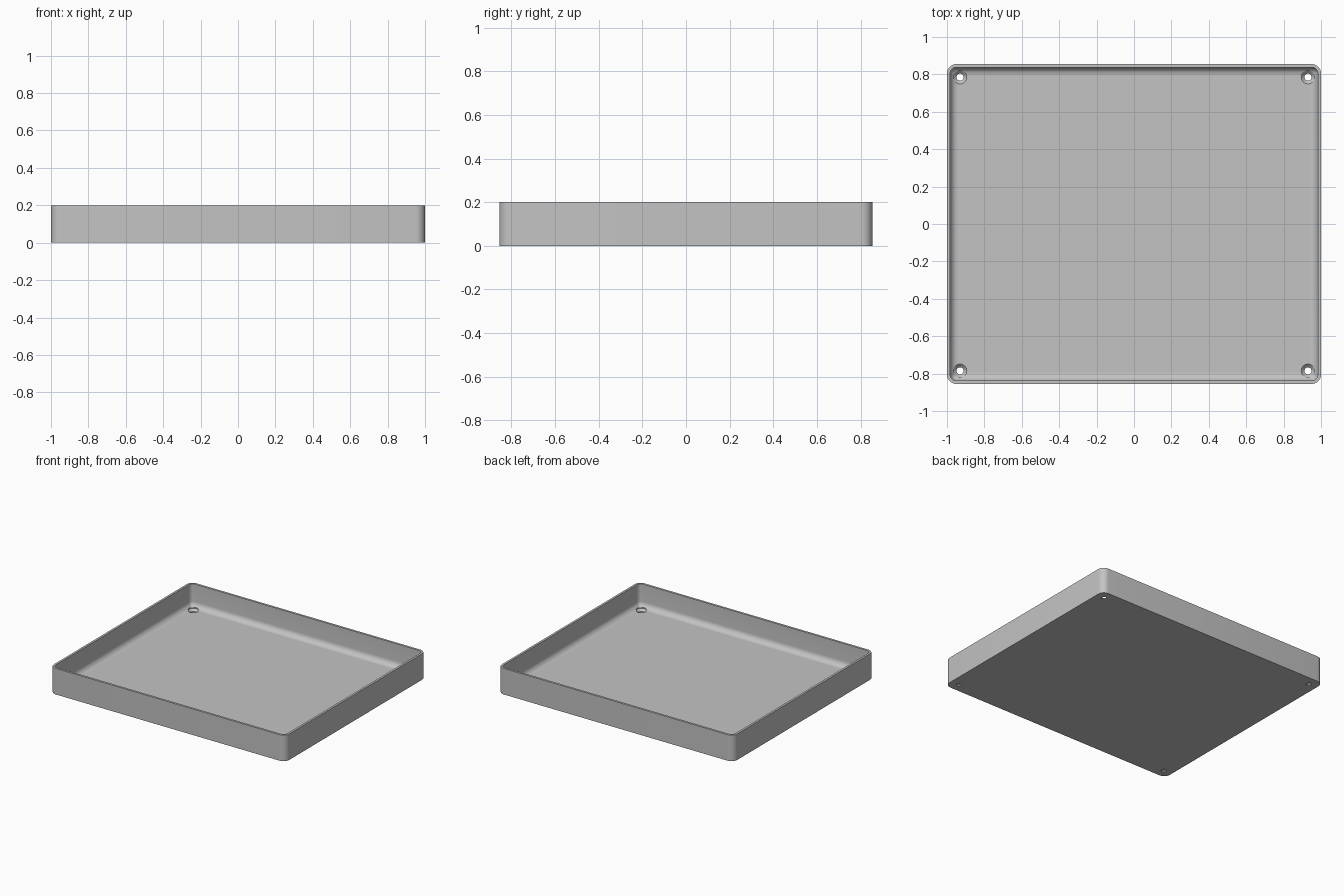
import bpy
import bmesh
from math import cos, sin, pi, radians

HALF_X, HALF_Y, HEIGHT = 1.0, 0.855, 0.2
WALL, FLOOR, CORNER, FILLET = 0.017, 0.024, 0.05, 0.043
CORNER_STEPS, FILLET_STEPS = 8, 8

cube = bpy.data.objects.get("Cube")
if cube:
    bpy.data.objects.remove(cube, do_unlink=True)

grey = bpy.data.materials.new("plain grey")
grey.use_nodes = True
colour = (0.55, 0.55, 0.55, 1)
grey.diffuse_color = colour
grey.node_tree.nodes["Principled BSDF"].inputs["Base Color"].default_value = colour


def make_object(name, bm):
    bmesh.ops.recalc_face_normals(bm, faces=bm.faces)
    mesh = bpy.data.meshes.new(name)
    bm.to_mesh(mesh)
    bm.free()
    mesh.materials.append(grey)
    obj = bpy.data.objects.new(name, mesh)
    bpy.context.collection.objects.link(obj)
    return obj


def rounded_ring(bm, inset, z):
    """Rounded rectangle loop, moved inward by the inset."""
    r = max(CORNER - inset, 0.003)
    cx, cy = HALF_X - inset - r, HALF_Y - inset - r
    ring = []
    for k, (sx, sy) in enumerate([(1, 1), (-1, 1), (-1, -1), (1, -1)]):
        for i in range(CORNER_STEPS + 1):
            a = (k + i / CORNER_STEPS) * pi / 2
            ring.append(bm.verts.new((sx * cx + r * cos(a), sy * cy + r * sin(a), z)))
    return ring


def circle_ring(bm, x, y, r, z, n=32):
    return [bm.verts.new((x + r * cos(2 * pi * i / n), y + r * sin(2 * pi * i / n), z))
            for i in range(n)]


def loft(bm, rings):
    """Skin successive loops and cap both ends."""
    for a, b in zip(rings, rings[1:]):
        for i in range(len(a)):
            j = (i + 1) % len(a)
            bm.faces.new((a[i], a[j], b[j], b[i]))
    bm.faces.new(rings[0])
    bm.faces.new(rings[-1])


# Tray: outer wall, flat rim, inner wall, rounded floor edge, floor
section = [(0, 0), (0, HEIGHT), (WALL, HEIGHT)]
for i in range(FILLET_STEPS + 1):
    a = i / FILLET_STEPS * pi / 2
    section.append((WALL + FILLET * (1 - cos(a)), FLOOR + FILLET * (1 - sin(a))))
bm = bmesh.new()
loft(bm, [rounded_ring(bm, inset, z) for inset, z in section])
tray = make_object("tray", bm)

# Countersunk screw holes in the four corners
bm = bmesh.new()
hole = [(0.019, -0.05), (0.019, 0.007), (0.036, FLOOR), (0.036, 0.1)]
for x in (-0.93, 0.93):
    for y in (-0.785, 0.785):
        loft(bm, [circle_ring(bm, x, y, r, z) for r, z in hole])
cutter = make_object("screw_hole_cutter", bm)
cutter.hide_render = True

cut = tray.modifiers.new("screw holes", "BOOLEAN")
cut.operation = "DIFFERENCE"
cut.solver = "EXACT"
cut.object = cutter
bpy.ops.object.select_all(action="DESELECT")
tray.select_set(True)
bpy.context.view_layer.objects.active = tray
bpy.ops.object.modifier_apply(modifier=cut.name)
bpy.data.objects.remove(cutter, do_unlink=True)
bpy.ops.object.shade_smooth_by_angle(angle=radians(30))
